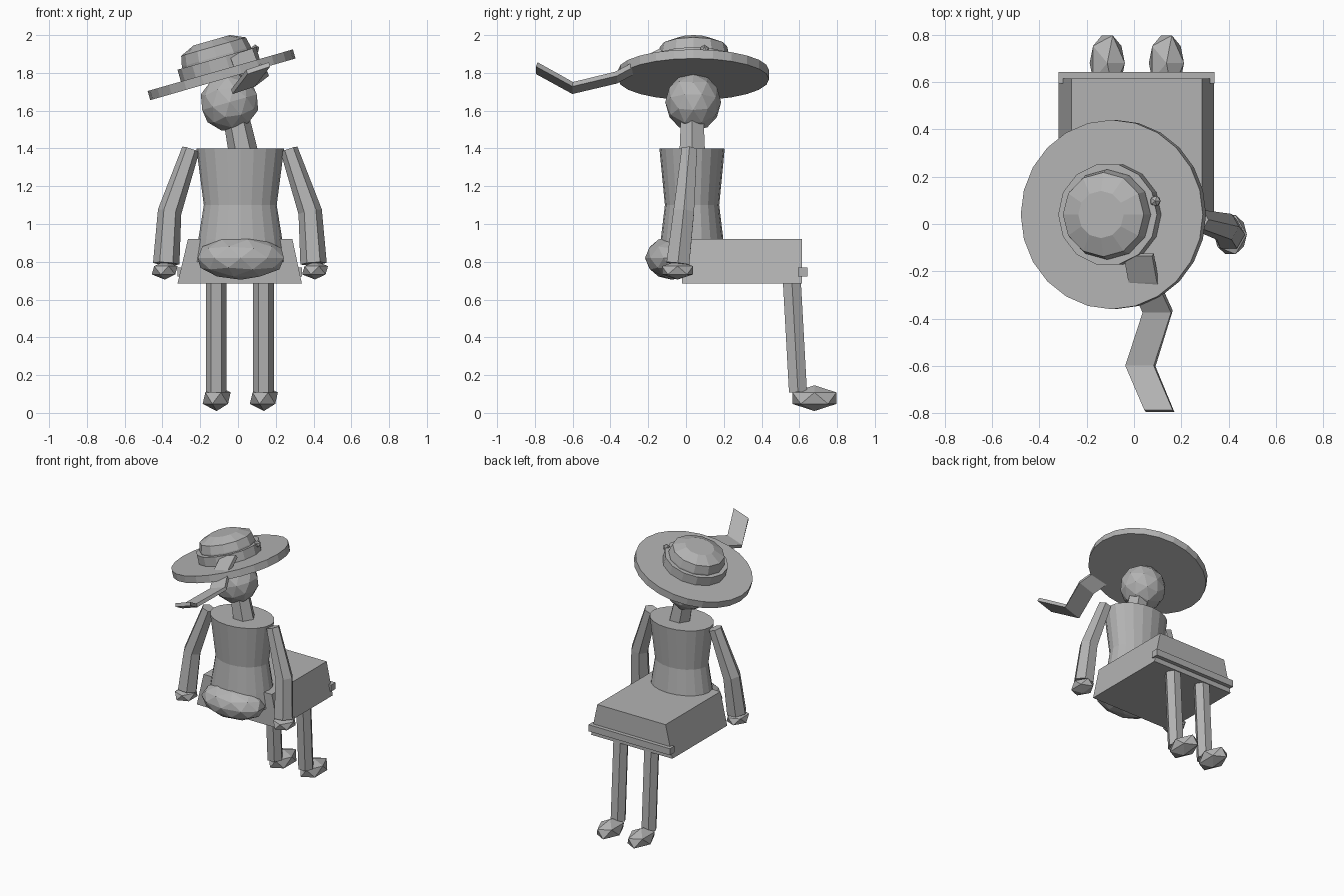
import bpy, bmesh, math
from mathutils import Vector, Matrix

if "Cube" in bpy.data.objects:
    bpy.data.objects.remove(bpy.data.objects["Cube"])

gray = bpy.data.materials.new("plain gray")
gray.use_nodes = True
gray.diffuse_color = (0.45, 0.45, 0.45, 1)
gray.node_tree.nodes["Principled BSDF"].inputs["Base Color"].default_value = (0.45, 0.45, 0.45, 1)

TILT = Matrix.Rotation(math.radians(-16), 4, "Y")
HAT = Matrix.Translation((-0.087, 0.04, 1.79)) @ TILT
MID = 0.01  # mirror plane of the body


def finish(name, bm, matrix=None):
    if matrix:
        bmesh.ops.transform(bm, matrix=matrix, verts=bm.verts)
    bmesh.ops.recalc_face_normals(bm, faces=bm.faces)
    mesh = bpy.data.meshes.new(name)
    bm.to_mesh(mesh)
    bm.free()
    mesh.materials.append(gray)
    obj = bpy.data.objects.new(name, mesh)
    bpy.context.collection.objects.link(obj)
    return obj


def skin(bm, rings):
    """Join rings of points into a closed skin."""
    loops = [[bm.verts.new(p) for p in ring] for ring in rings]
    n = len(loops[0])
    for a, b in zip(loops, loops[1:]):
        for i in range(n):
            j = (i + 1) % n
            bm.faces.new((a[i], a[j], b[j], b[i]))
    bm.faces.new(loops[0])
    bm.faces.new(loops[-1])


def lathe(name, profile, sides, matrix, squash=1):
    """Stack of flat rings, each given as radius and height."""
    angles = [math.tau * i / sides for i in range(sides)]
    bm = bmesh.new()
    skin(bm, [[(r * math.cos(a), r * squash * math.sin(a), z) for a in angles]
              for r, z in profile])
    return finish(name, bm, matrix)


def limb(name, path, radii, sides=6):
    """Faceted tube whose rings face along the path."""
    pts = [Vector(p) for p in path]
    rings = []
    for i, (p, r) in enumerate(zip(pts, radii)):
        along = pts[min(i + 1, len(pts) - 1)] - pts[max(i - 1, 0)]
        turn = Vector((0, 0, -1)).rotation_difference(along)
        rings.append([p + turn @ Vector((r * math.cos(math.tau * k / sides),
                                         r * math.sin(math.tau * k / sides), 0))
                      for k in range(sides)])
    bm = bmesh.new()
    skin(bm, rings)
    return finish(name, bm)


def ball(name, center, size, detail, turn=Matrix()):
    bm = bmesh.new()
    bmesh.ops.create_icosphere(bm, subdivisions=detail, radius=1)
    return finish(name, bm, Matrix.Translation(center) @ turn @ Matrix.Diagonal((*size, 1)))


# Skirt: a trapezoid prism over the lap, with a hem band at the knees
bm = bmesh.new()
outline = [(-0.32, 0.685), (0.338, 0.685), (0.288, 0.92), (-0.265, 0.92)]
skin(bm, [[(x, y, z) for x, z in outline] for y in (-0.02, 0.615)])
finish("skirt", bm)
bm = bmesh.new()
bmesh.ops.create_cube(bm, size=1)
finish("skirt_hem", bm, Matrix.Translation((MID, 0.618, 0.745)) @ Matrix.Diagonal((0.66, 0.05, 0.048, 1)))

# Body
lathe("torso", [(0.24, 0.8), (0.222, 0.92), (0.193, 1.1), (0.232, 1.4)], 20,
      Matrix.Translation((0.012, 0.032, 0)), 0.745)
ball("hips", (0.015, -0.075, 0.82), (0.24, 0.142, 0.115), 2)
limb("neck", [(0.03, 0.033, 1.37), (-0.005, 0.033, 1.54)], [0.078, 0.07])
ball("head", (-0.045, 0.038, 1.645), (0.158, 0.148, 0.155), 2, TILT)

# Arms and legs
for side, s in (("left", 1), ("right", -1)):
    limb(side + "_arm",
         [(MID + s * 0.26, 0.018, 1.395), (MID + s * 0.372, -0.012, 1.065),
          (MID + s * 0.39, -0.043, 0.79)], [0.047, 0.063, 0.07])
    ball(side + "_hand", (MID + s * 0.398, -0.045, 0.755), (0.077, 0.097, 0.049), 1)
    x = MID + s * 0.125
    limb(side + "_leg", [(x, 0.555, 0.8), (x, 0.593, 0.11)], [0.055, 0.055])
    ball(side + "_foot", (x + 0.002, 0.68, 0.078), (0.083, 0.137, 0.068), 1)

# Hat: brim, band, domed crown and a bead, all tilted together
lathe("hat_brim", [(0.4, -0.025), (0.4, 0.025)], 24, HAT)
lathe("hat_band", [(0.217, 0.02), (0.217, 0.09)], 14, HAT)
lathe("hat_crown", [(0.192, 0.02), (0.19, 0.1), (0.178, 0.155), (0.1, 0.19)], 12, HAT)
ball("hat_bead", (0.09, 0.097, 1.925), (0.025, 0.025, 0.025), 1)

# Ribbon: a folded strip hanging off the hat
bm = bmesh.new()
half = Vector((0.06, 0, 0.02))
path = [(0.02, -0.13, 1.9), (0.04, -0.24, 1.845), (0.1, -0.37, 1.775),
        (0.027, -0.6, 1.72), (0.107, -0.79, 1.825)]
pairs = [[bm.verts.new(Vector(p) + k * half) for k in (-1, 1)] for p in path]
for (a, b), (c, d) in zip(pairs, pairs[1:]):
    bm.faces.new((a, b, d, c))
ribbon = finish("hat_ribbon", bm)
mod = ribbon.modifiers.new("thickness", "SOLIDIFY")
mod.thickness = 0.025
mod.offset = 0
